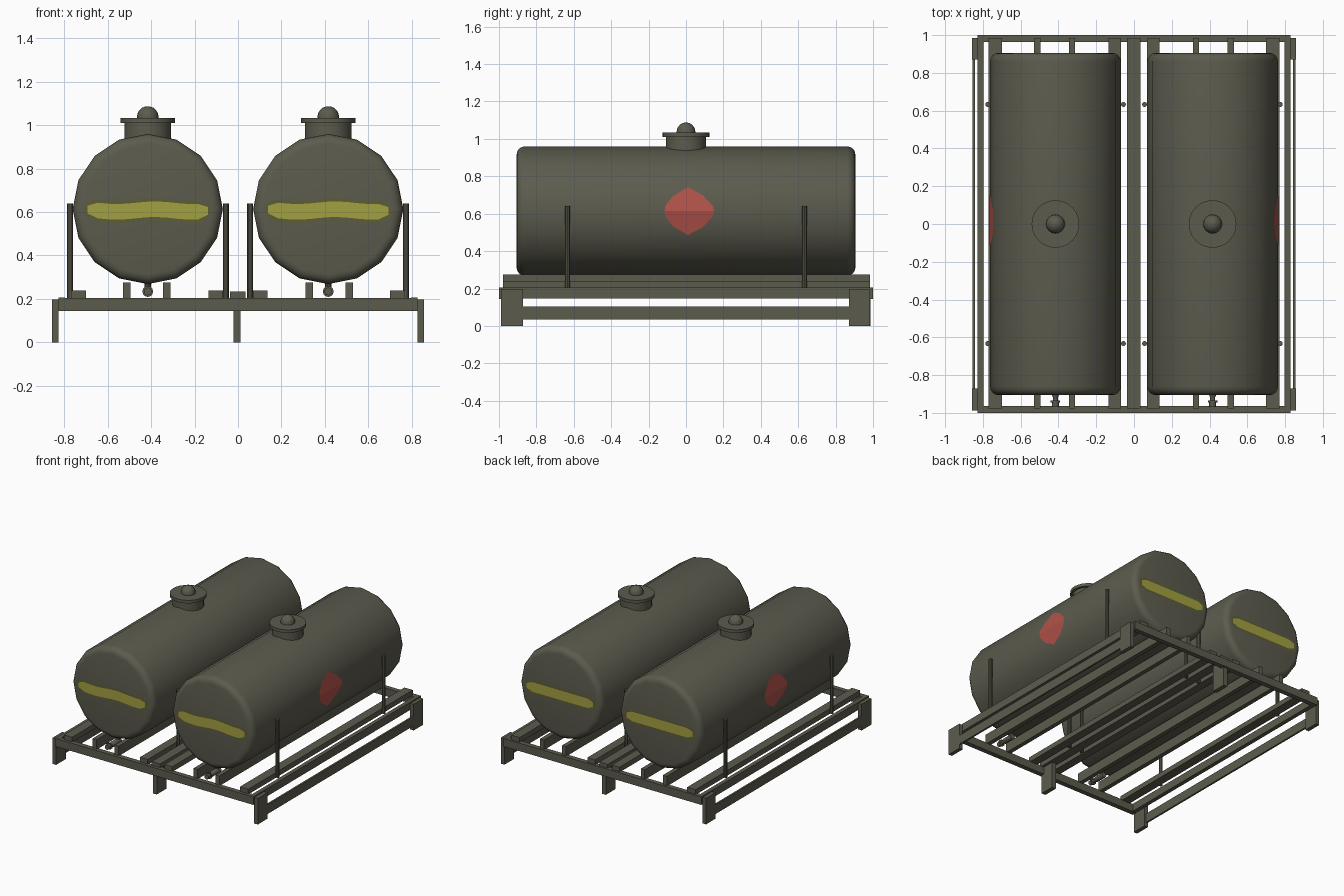
import bpy, bmesh, math
from mathutils import Matrix

if "Cube" in bpy.data.objects:
    bpy.data.objects.remove(bpy.data.objects["Cube"])


def material(name, rgb):
    m = bpy.data.materials.new(name)
    m.diffuse_color = (*rgb, 1)
    m.use_nodes = True
    m.node_tree.nodes["Principled BSDF"].inputs["Base Color"].default_value = m.diffuse_color
    return m


OLIVE = material("olive drab", (0.108, 0.105, 0.076))
YELLOW = material("stripe yellow", (0.36, 0.35, 0.052))
SMEAR = material("faded yellow edge", (0.108, 0.108, 0.04))
RED = material("hazard red", (0.44, 0.085, 0.066))


def finish(name, bm, mat, smooth=False):
    bmesh.ops.recalc_face_normals(bm, faces=bm.faces)
    me = bpy.data.meshes.new(name)
    bm.to_mesh(me)
    bm.free()
    me.materials.append(mat)
    ob = bpy.data.objects.new(name, me)
    bpy.context.collection.objects.link(ob)
    if smooth:
        bpy.ops.object.select_all(action='DESELECT')
        ob.select_set(True)
        bpy.context.view_layer.objects.active = ob
        bpy.ops.object.shade_smooth_by_angle(angle=math.radians(35))
    return ob


def box(name, x0, x1, y0, y1, z0, z1):
    bm = bmesh.new()
    bmesh.ops.create_cube(bm, size=1)
    for v in bm.verts:
        v.co = ((x0 + x1) / 2 + v.co.x * (x1 - x0),
                (y0 + y1) / 2 + v.co.y * (y1 - y0),
                (z0 + z1) / 2 + v.co.z * (z1 - z0))
    return finish(name, bm, OLIVE)


def lathe(name, profile, loc, n, along_y=False):
    """Revolve (radius, height) points; both ends are capped."""
    bm = bmesh.new()
    rings = []
    for r, h in profile:
        rings.append([bm.verts.new((r * math.cos(a), r * math.sin(a), h))
                      for a in (2 * math.pi * i / n for i in range(n))])
    for a, b in zip(rings, rings[1:]):
        for i in range(n):
            j = (i + 1) % n
            bm.faces.new((a[i], a[j], b[j], b[i]))
    bm.faces.new(rings[0])
    bm.faces.new(rings[-1])
    if along_y:
        bm.transform(Matrix.Rotation(-math.pi / 2, 4, 'X'))
    bm.transform(Matrix.Translation(loc))
    return finish(name, bm, OLIVE, True)


def end_stripe(name, mat, cx, y, half_w, half_h, wave):
    """Thin painted band with rounded ends and slightly uneven edges."""
    bm = bmesh.new()
    n = 12
    up, down = [], []
    for i in range(n + 1):
        t = -1 + 2 * i / n
        h = half_h * (0.5 if i in (0, n) else 1)
        off = wave * math.sin(5 * t + 1)
        up.append((cx + half_w * t, 0.607 + off + h))
        down.append((cx + half_w * t, 0.607 + off - h))
    bm.faces.new([bm.verts.new((x, y, z)) for x, z in up + down[::-1]])
    ob = finish(name, bm, mat)
    if y < 0 and ob.data.polygons[0].normal.y > 0 or y > 0 and ob.data.polygons[0].normal.y < 0:
        ob.data.flip_normals()
    return ob


TX, TZ, R, L = 0.416, 0.614, 0.346, 0.906
B = 0.045

for s, side in ((-1, "left"), (1, "right")):
    cx = s * TX
    # tank: 16-sided with rounded end rims
    arc = [(R - B + B * math.sin(a), B * math.cos(a) - B)
           for a in (math.pi / 2 * k / 4 for k in range(5))]
    prof = [(r, -L - d) for r, d in arc] + [(r, L + d) for r, d in arc[::-1]]
    lathe(side + "_tank", prof, (cx, 0, TZ), 16, True)

    # filler neck, lid flange and domed cap
    lathe(side + "_filler_neck", [(0.108, 0.92), (0.108, 1.01)], (cx, 0, 0), 20)
    lathe(side + "_lid", [(0.126, 1.01), (0.126, 1.033)], (cx, 0, 0), 24)
    cap = [(0.05, 1.03)] + [(0.05 * math.cos(a), 1.038 + 0.05 * math.sin(a))
                            for a in (math.radians(d) for d in (0, 20, 40, 60, 80))]
    lathe(side + "_lid_cap", cap, (cx, 0, 0), 16)

    # drain pipe with valve flange
    lathe(side + "_drain_pipe",
          [(0.018, -0.97), (0.018, -0.945), (0.025, -0.945), (0.025, -0.935),
           (0.014, -0.935), (0.014, -0.915), (0.02, -0.905), (0.02, -0.82)],
          (cx, 0, 0.234), 12, True)
    lathe(side + "_drain_riser", [(0.014, 0.234), (0.014, 0.29)], (cx, -0.84, 0), 10)

    # painted bands on both ends
    for f, end in ((-1, "front"), (1, "back")):
        w = 0.006 if f < 0 else 0.0
        end_stripe(f"{side}_{end}_stripe_edge", SMEAR, cx, f * (L + 0.002), 0.292, 0.052, w)
        end_stripe(f"{side}_{end}_stripe", YELLOW, cx, f * (L + 0.004), 0.277, 0.036, w)

    # red diamond folded over the two outermost tank facets
    bm = bmesh.new()
    k = math.tan(math.radians(11.25))

    def on_tank(y, dz):
        return bm.verts.new((s * (TX + R + 0.003 - abs(dz) * k), y, TZ + dz))
    mid = [on_tank(-0.115, 0), on_tank(0.15, 0)]
    for d in (1, -1):
        rest = [on_tank(y, d * dz) for y, dz in
                ((0.145, 0.025), (0.09, 0.085), (0.01, 0.128), (-0.07, 0.08), (-0.11, 0.03))]
        bm.faces.new(mid + rest if s * d > 0 else (mid + rest)[::-1])
    ob = finish(side + "_diamond", bm, RED)
    if ob.data.polygons[0].normal.x * s < 0:
        ob.data.flip_normals()

    # retaining posts on both sides of the tank
    for x in (0.774, 0.056):
        for y in (-0.633, 0.633):
            lathe(side + "_post", [(0.0135, 0.2), (0.0135, 0.64)], (s * x, y, 0), 10)

    # long rails beneath the tank
    for x0, x1, top in ((0.7, 0.77, 0.239), (0.07, 0.135, 0.239),
                        (0.496, 0.53, 0.275), (0.312, 0.345, 0.275)):
        a, b = sorted((s * x0, s * x1))
        box(side + "_tank_rail", a, b, -0.978, 0.985, 0.2, top)

    # outer side beam, low side rail and corner legs
    a, b = sorted((s * 0.797, s * 0.828))
    box(side + "_side_beam", a, b, -0.997, 0.997, 0.147, 0.206)
    a, b = sorted((s * 0.842, s * 0.856))
    box(side + "_low_rail", a, b, -0.9, 0.9, 0.034, 0.104)
    a, b = sorted((s * 0.827, s * 0.857))
    for y0, y1 in ((-0.988, -0.872), (0.872, 0.985)):
        box(side + "_corner_leg", a, b, y0, y1, 0, 0.197)

# centre rail, end beams and middle legs
box("centre_rail", -0.036, 0.034, -0.978, 0.985, 0.2, 0.233)
for f, end in ((-1, "front"), (1, "back")):
    y0, y1 = sorted((f * 0.963, f * 1.0))
    box(end + "_beam", -0.828, 0.828, y0, y1, 0.145, 0.205)
    y0, y1 = sorted((f * 0.872, f * 0.986))
    box(end + "_middle_leg", -0.021, 0.012, y0, y1, 0, 0.2)
